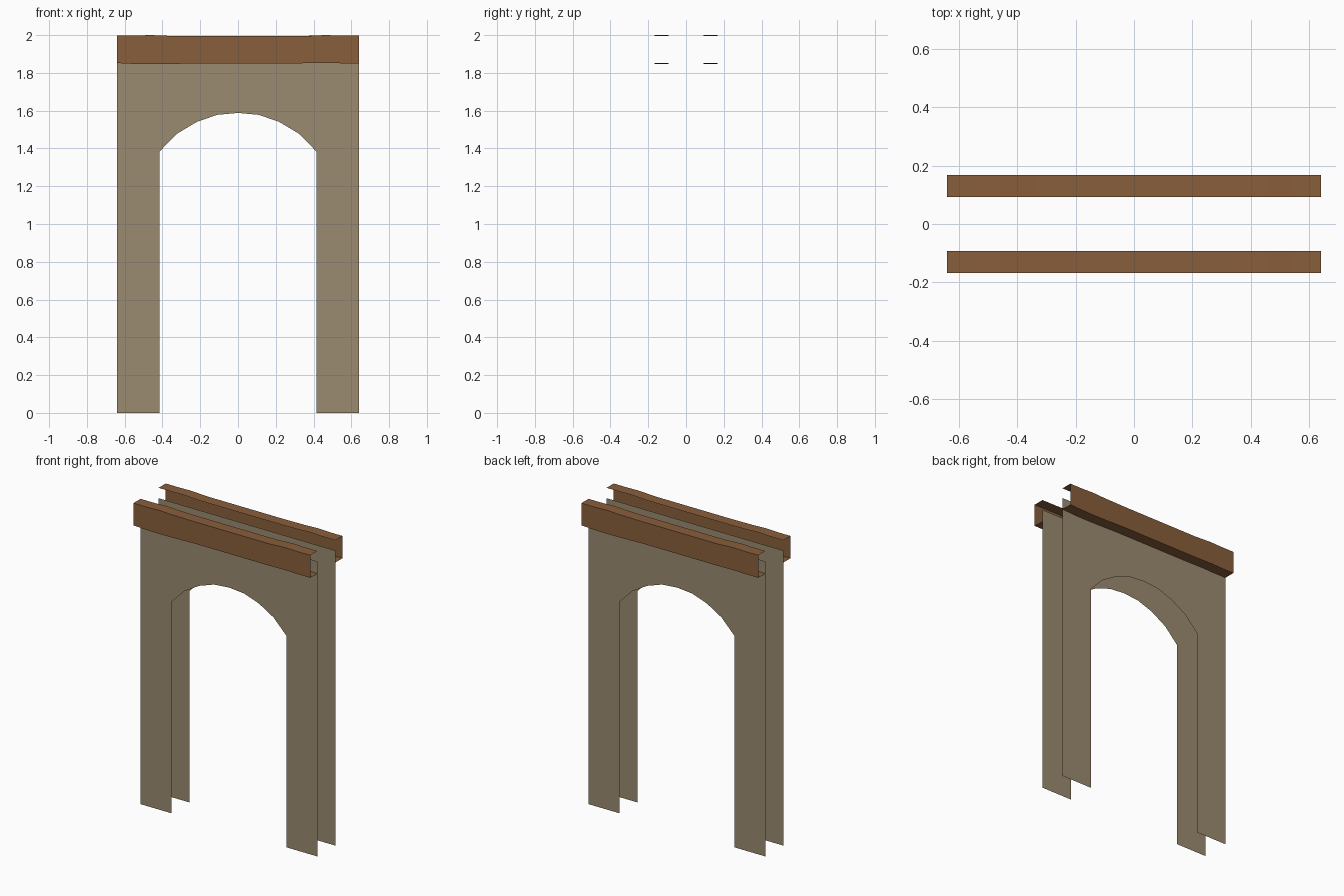
import bpy
import math

if "Cube" in bpy.data.objects:
    bpy.data.objects.remove(bpy.data.objects["Cube"])

HALF_W, WALL_Y, TRIM_Y = 0.64, 0.093, 0.167


def material(name, rgb):
    m = bpy.data.materials.new(name)
    m.diffuse_color = (*rgb, 1.0)
    m.use_nodes = True
    m.node_tree.nodes["Principled BSDF"].inputs["Base Color"].default_value = m.diffuse_color
    return m


plaster = material("plaster", (0.328, 0.258, 0.162))
wood = material("brown wood", (0.250, 0.112, 0.044))


def add(name, verts, faces, mat, turn):
    me = bpy.data.meshes.new(name)
    me.from_pydata(verts, [], faces)
    me.materials.append(mat)
    ob = bpy.data.objects.new(name, me)
    ob.rotation_euler.z = turn
    bpy.context.collection.objects.link(ob)


# Arched wall sheet outline: right half of the arch, mirrored for the left
half_arch = [(0.415, 0.0), (0.415, 1.384), (0.323, 1.478), (0.217, 1.541), (0.11, 1.578)]
outline = [(-x, z) for x, z in half_arch] + [(0, 1.588)] + half_arch[::-1]
outline += [(HALF_W, 0), (HALF_W, 1.93), (-HALF_W, 1.93), (-HALF_W, 0)]
wall_verts = [(x, -WALL_Y, z) for x, z in outline]
wall_faces = [list(range(len(outline)))[::-1]]
wall_faces = [f[::-1] for f in wall_faces]

# Slightly uneven channel beam: (x, bottom z, top z) stations
stations = [(-0.64, 1.852, 1.997), (-0.54, 1.847, 1.997), (-0.46, 1.846, 2.0),
            (-0.36, 1.847, 1.996), (-0.2, 1.851, 1.994), (0.34, 1.851, 1.994),
            (0.46, 1.853, 2.0), (0.54, 1.851, 1.998), (0.64, 1.851, 1.998)]
trim_verts, trim_faces = [], []
for x, lo, hi in stations:
    trim_verts += [(x, -WALL_Y, lo), (x, -TRIM_Y, lo), (x, -TRIM_Y, hi), (x, -WALL_Y, hi)]
for i in range(len(stations) - 1):
    for j in range(3):  # bottom flange, face, top flange
        a = i * 4 + j
        trim_faces.append((a, a + 4, a + 5, a + 1))
# outward winding
trim_faces = [f[::-1] for f in trim_faces]
trim_faces = [f[::-1] for f in trim_faces]

# Front and back copies (half-turn about z)
for side, turn in (("front", 0.0), ("back", math.pi)):
    add(side + "_arched_wall", wall_verts, wall_faces, plaster, turn)
    add(side + "_top_beam", trim_verts, trim_faces, wood, turn)
